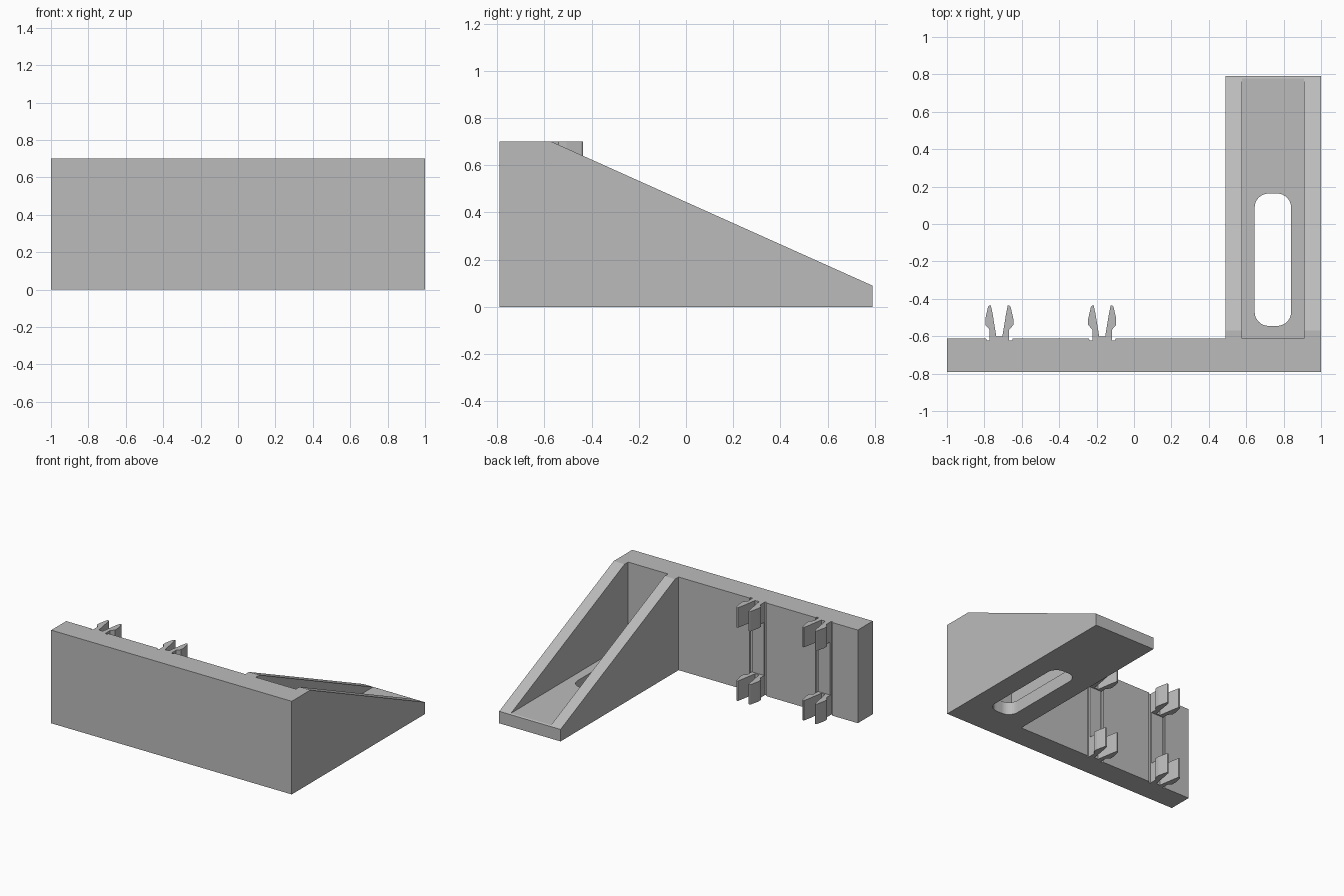
import bpy
import bmesh
import math
from mathutils import Vector

cube = bpy.data.objects.get("Cube")
if cube:
    bpy.data.objects.remove(cube, do_unlink=True)

# Single plain grey plastic
grey = bpy.data.materials.new("grey plastic")
grey.use_nodes = True
COLOUR = (0.5, 0.5, 0.5, 1)
grey.diffuse_color = COLOUR
grey.node_tree.nodes["Principled BSDF"].inputs["Base Color"].default_value = COLOUR

HEIGHT = 0.70
FRONT, BACK = -0.79, 0.79
PLATE_BACK = -0.612
ARM_LEFT, ARM_RIGHT = 0.49, 1.0
FLOOR = 0.095
CLIP_X = (-0.72, -0.17)
CLIP_HEIGHT = 0.15


def prism(name, points, lift, sweep):
    """Extrude a closed outline: lift turns a 2D point into 3D."""
    bm = bmesh.new()
    face = bm.faces.new([bm.verts.new(lift(*p)) for p in points])
    new = bmesh.ops.extrude_face_region(bm, geom=[face])["geom"]
    bmesh.ops.translate(bm, vec=Vector(sweep),
                        verts=[v for v in new if isinstance(v, bmesh.types.BMVert)])
    bmesh.ops.recalc_face_normals(bm, faces=bm.faces)
    mesh = bpy.data.meshes.new(name)
    bm.to_mesh(mesh)
    bm.free()
    mesh.materials.append(grey)
    obj = bpy.data.objects.new(name, mesh)
    bpy.context.collection.objects.link(obj)
    return obj


def upright(name, points, z0, z1):
    return prism(name, points, lambda x, y: (x, y, z0), (0, 0, z1 - z0))


def cut(target, cutter):
    cutter.hide_render = True
    cutter.hide_set(True)
    mod = target.modifiers.new(cutter.name, "BOOLEAN")
    mod.operation = "DIFFERENCE"
    mod.solver = "EXACT"
    mod.object = cutter


# Front plate, with two shallow relief grooves beside each clip
outline = [(1, FRONT), (-1, FRONT), (-1, PLATE_BACK)]
for cx in CLIP_X:
    for side in (-1, 1):
        gx = cx + side * 0.06
        outline += [(gx - 0.011, PLATE_BACK), (gx - 0.008, PLATE_BACK - 0.011),
                    (gx + 0.008, PLATE_BACK - 0.011), (gx + 0.011, PLATE_BACK)]
outline.append((1, PLATE_BACK))
upright("front_plate", outline, 0, HEIGHT)

# Sloping arm: a wedge hollowed into two side walls and a floor
wedge = [(PLATE_BACK, 0), (BACK, 0), (BACK, 0.09), (-0.57, HEIGHT), (PLATE_BACK, HEIGHT)]
arm = prism("sloping_arm", wedge, lambda y, z: (ARM_LEFT, y, z),
            (ARM_RIGHT - ARM_LEFT, 0, 0))
pocket = [(0.577, PLATE_BACK - 0.1), (0.91, PLATE_BACK - 0.1), (0.91, 1), (0.577, 1)]
cut(arm, upright("pocket_cutter", pocket, FLOOR, 1))

# Rounded slot through the floor
SLOT_X, SLOT_Y, RADIUS, STEPS = (0.645, 0.84), (-0.545, 0.163), 0.075, 8
slot = []
for corner, (ix, iy) in enumerate([(1, 1), (0, 1), (0, 0), (1, 0)]):
    cx = SLOT_X[ix] + (RADIUS if ix == 0 else -RADIUS)
    cy = SLOT_Y[iy] + (RADIUS if iy == 0 else -RADIUS)
    for i in range(STEPS + 1):
        a = math.pi / 2 * (corner + i / STEPS)
        slot.append((cx + RADIUS * math.cos(a), cy + RADIUS * math.sin(a)))
cut(arm, upright("slot_cutter", slot, -0.1, 0.3))

# Barbed snap clips: a mirrored two-prong outline, one pair per column
half = [(0.052, PLATE_BACK - 0.01), (0.052, -0.565), (0.075, -0.54), (0.075, -0.507),
        (0.06, -0.442), (0.055, -0.437), (0.045, -0.437), (0.036, -0.48), (0.016, -0.602)]
for column, cx in zip(("right", "left"), CLIP_X):
    for level, z0 in (("lower", 0), ("upper", HEIGHT - CLIP_HEIGHT)):
        pts = [(cx + x, y) for x, y in half] + [(cx - x, y) for x, y in reversed(half)]
        upright(f"{column}_{level}_clip", pts, z0, z0 + CLIP_HEIGHT)
